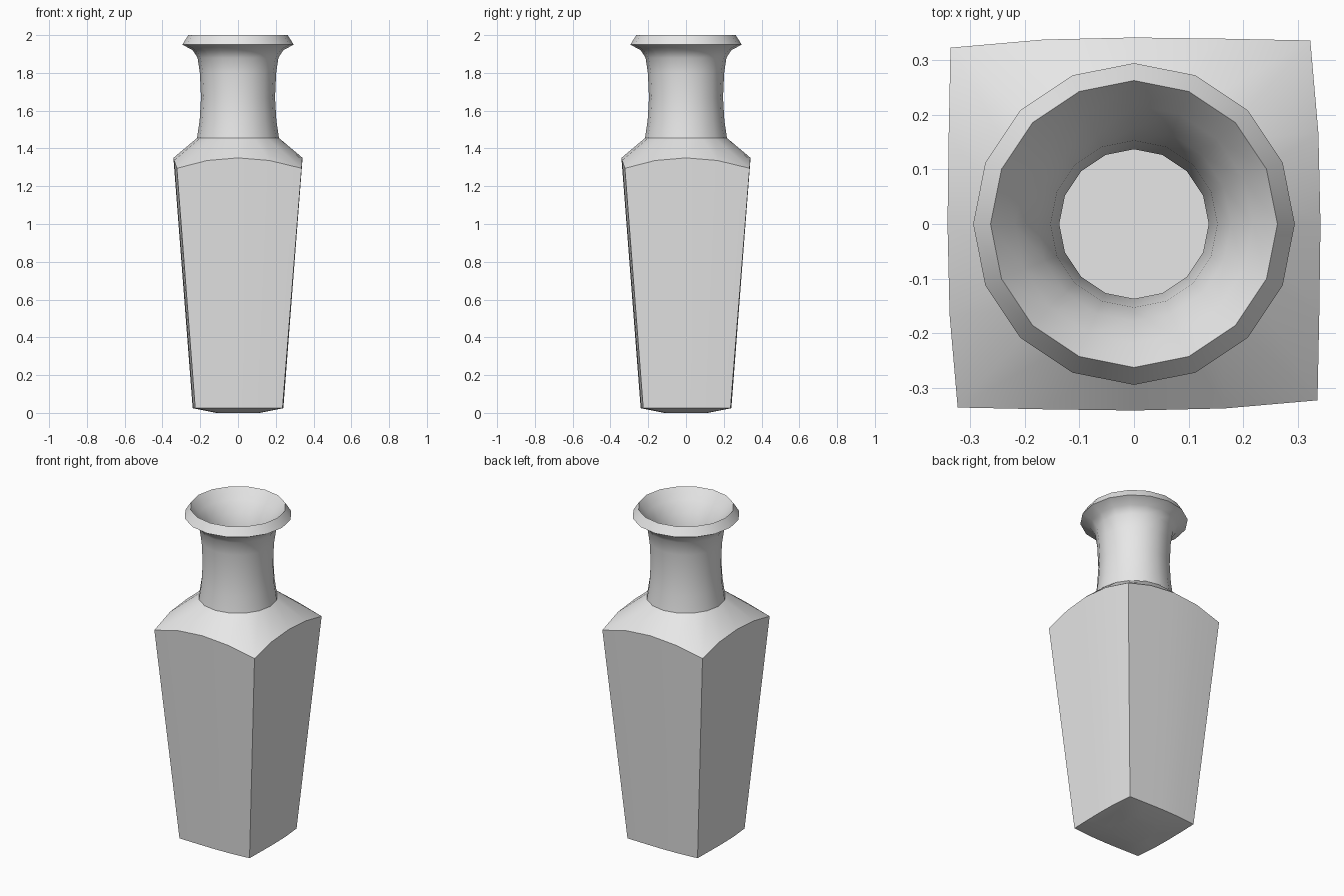
import bpy, bmesh, math

if "Cube" in bpy.data.objects:
    bpy.data.objects.remove(bpy.data.objects["Cube"])

N = 16
bm = bmesh.new()


def circle_ring(r, z):
    """Round ring of N points, starting on a corner diagonal."""
    pts = []
    for k in range(N):
        a = math.radians(-45 + k * 360 / N)
        pts.append(bm.verts.new((r * math.cos(a), r * math.sin(a), z)))
    return pts


def square_ring(mid, corner, z_mid, z_corner, twist=0.02):
    """Square ring with gently bowed sides and slightly turned corners."""
    pts = []
    for k in range(N):
        u = (k % 4) / 2 - 1
        x = mid - (mid - corner) * u * u
        y = u * corner
        z = z_mid - (z_mid - z_corner) * u * u
        a = math.pi / 2 * (k // 4) + twist * u * u
        pts.append(bm.verts.new((x * math.cos(a) - y * math.sin(a),
                                 x * math.sin(a) + y * math.cos(a), z)))
    return pts


rings = []
# outer body: pillowed base, tapering square sides
rings.append(square_ring(0.115, 0.105, 0.0, 0.0))
rings.append(square_ring(0.24, 0.231, 0.025, 0.025))
rings.append(square_ring(0.342, 0.33, 1.35, 1.295))
# outer neck and flared lip
for r, z in [(0.217, 1.455), (0.203, 1.55), (0.196, 1.67), (0.202, 1.80),
             (0.214, 1.88), (0.24, 1.92), (0.295, 1.95), (0.263, 2.0)]:
    rings.append(circle_ring(r, z))
# inner neck
for r, z in [(0.218, 1.94), (0.178, 1.88), (0.153, 1.80), (0.137, 1.67),
             (0.145, 1.55), (0.158, 1.43)]:
    rings.append(circle_ring(r, z))
# inner body
rings.append(square_ring(0.288, 0.276, 1.31, 1.26))
rings.append(square_ring(0.19, 0.182, 0.06, 0.06))

for a, b in zip(rings, rings[1:]):
    for i in range(N):
        j = (i + 1) % N
        bm.faces.new((a[i], a[j], b[j], b[i]))
bm.faces.new(list(reversed(rings[0])))   # underside
bm.faces.new(rings[-1])                  # inner floor
bmesh.ops.recalc_face_normals(bm, faces=bm.faces)

mesh = bpy.data.meshes.new("vase")
bm.to_mesh(mesh)
bm.free()
vase = bpy.data.objects.new("vase", mesh)
bpy.context.collection.objects.link(vase)

# plain grey material
grey = bpy.data.materials.new("light grey")
grey.diffuse_color = (0.8, 0.8, 0.8, 1)
grey.use_nodes = True
grey.node_tree.nodes["Principled BSDF"].inputs["Base Color"].default_value = grey.diffuse_color
mesh.materials.append(grey)

bpy.context.view_layer.objects.active = vase
vase.select_set(True)
bpy.ops.object.shade_smooth_by_angle(angle=math.radians(35))
